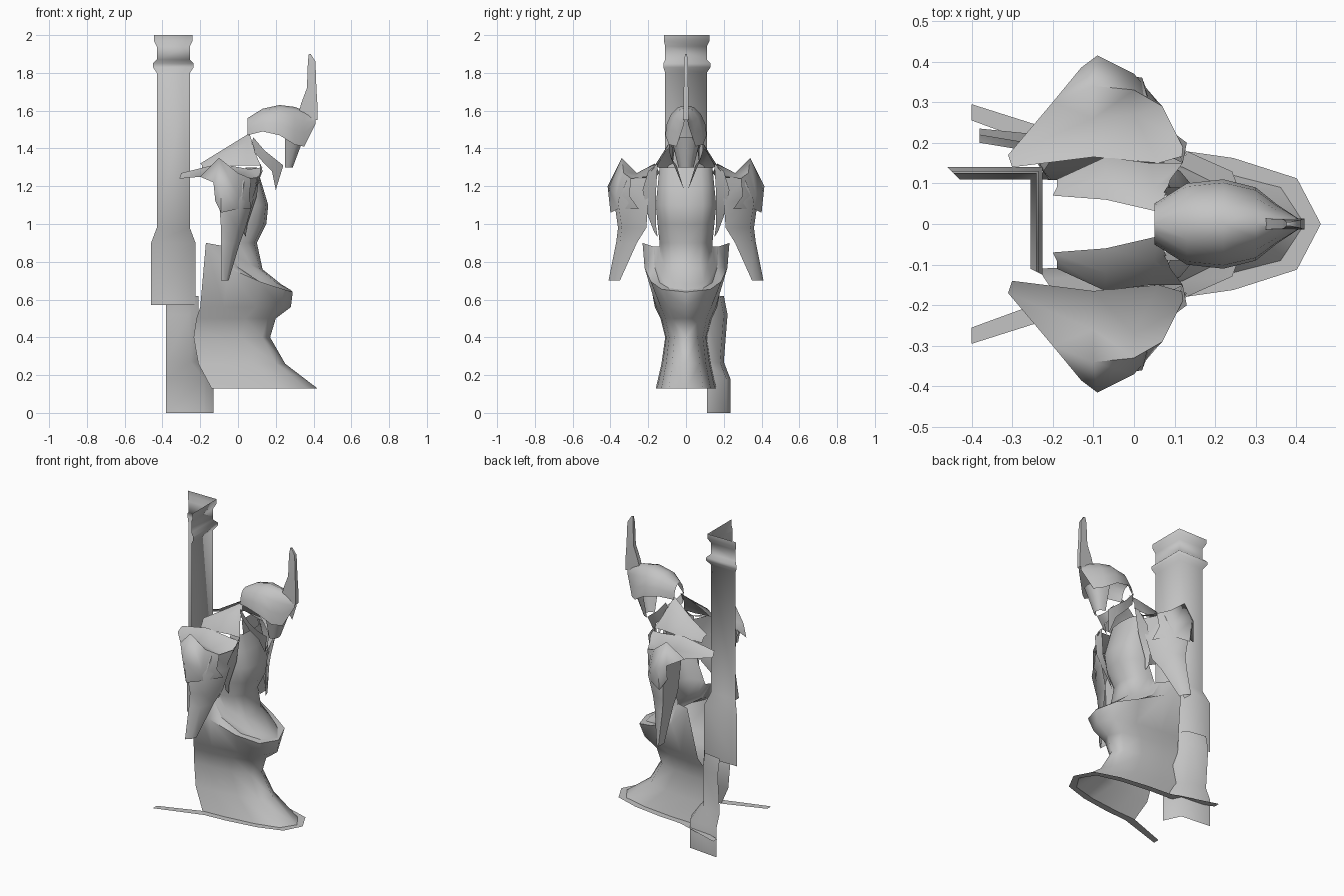
import bpy
import bmesh
import math

default_cube = bpy.data.objects.get("Cube")
if default_cube:
    bpy.data.objects.remove(default_cube, do_unlink=True)

# One plain stone colour for everything
stone = bpy.data.materials.new("stone_grey")
stone.use_nodes = True
stone.diffuse_color = (0.55, 0.55, 0.55, 1)
stone.node_tree.nodes["Principled BSDF"].inputs["Base Color"].default_value = stone.diffuse_color


def sheet(name, rows, mirrored=True, closed=False, angle=60):
    """Loft a surface through rows of points, optionally mirrored left to right."""
    mesh = bpy.data.meshes.new(name)
    builder = bmesh.new()
    grid = [[builder.verts.new(point) for point in row] for row in rows]
    for lower, upper in zip(grid, grid[1:]):
        count = len(lower)
        for i in range(count if closed else count - 1):
            j = (i + 1) % count
            builder.faces.new((lower[i], lower[j], upper[j], upper[i]))
    if closed:
        builder.faces.new(grid[-1])
    bmesh.ops.recalc_face_normals(builder, faces=builder.faces)
    builder.to_mesh(mesh)
    builder.free()
    mesh.materials.append(stone)
    part = bpy.data.objects.new(name, mesh)
    bpy.context.collection.objects.link(part)
    bpy.ops.object.select_all(action="DESELECT")
    part.select_set(True)
    bpy.context.view_layer.objects.active = part
    bpy.ops.object.shade_smooth_by_angle(angle=math.radians(angle))
    if mirrored:
        mirror = part.modifiers.new("left_right", "MIRROR")
        mirror.use_axis = (False, True, False)
        mirror.merge_threshold = 0.0005


def quarter_angles(steps=4):
    """Angles from the centre line round to the side."""
    return [math.pi / 2 * step / steps for step in range(steps + 1)]


def bow(z, back, front, half, rise=0):
    """Half of a prow-shaped level section, which may climb towards its back."""
    return [(back + (front - back) * abs(math.cos(angle)) ** 1.4,
             half * math.sin(angle) ** 0.6,
             z + rise * (1 - abs(math.cos(angle)) ** 0.7))
            for angle in quarter_angles()]


def arch(x, top, bottom, half):
    """Half of an upright arch across the helmet."""
    return [(x, half * math.sin(angle), bottom + (top - bottom) * math.cos(angle))
            for angle in quarter_angles()]


def cuff(z, back, front, inner, outer):
    """Section of a sleeve that is open on its inner side."""
    middle = (back + front * 2) / 3
    return [(back, inner, z), (back, outer, z), (middle, outer - 0.02, z), (front, inner, z)]


def blade(z, back, front, half):
    """Rectangular section of the horn."""
    return [(back, -half, z), (front, -half, z), (front, half, z), (back, half, z)]


def corner(z, grow):
    """Section of the column: two walls meeting at a corner."""
    left, right, side = -0.43 - grow, -0.255 + grow, 0.11 + grow
    return [(left, side, z), (right, side, z), (right, -0.11 - grow / 2, z)]


def bend(z, right, side):
    """Section of the bent pipe."""
    return [(-0.38, side, z), (right - 0.05, side - 0.02, z), (right, 0.11, z)]


# Robe skirt, open at the back, with a broad belt turned in to a tilted rim
foot = bow(0.13, -0.14, 0.42, 0.16)
rim = [(0.28, 0, 0.65), (0.22, 0.09, 0.66), (0.12, 0.14, 0.69), (0, 0.165, 0.77), (-0.06, 0.17, 0.88)]
sheet("robe_skirt", [
    foot,
    bow(0.26, -0.21, 0.25, 0.13),
    bow(0.4, -0.235, 0.17, 0.11),
    bow(0.5, -0.22, 0.2, 0.135),
    bow(0.56, -0.2, 0.28, 0.165),
    bow(0.64, -0.17, 0.29, 0.23, rise=0.26),
    rim,
])

# Flat hem, with a tail running backwards on each side
hem_edge = bow(0.13, -0.1, 0.46, 0.2)
sheet("hem", [foot, hem_edge])
sheet("hem_tail", [
    [foot[-1], (-0.4, 0.255, 0.13)],
    [hem_edge[-1], (-0.4, 0.295, 0.13)],
])

# Belly and chest rising out of the rim
sheet("torso", [
    rim,
    bow(0.68, -0.06, 0.23, 0.165, rise=0.2),
    bow(0.76, -0.04, 0.13, 0.14, rise=0.12),
    bow(0.9, -0.03, 0.1, 0.14),
    bow(1, 0.02, 0.15, 0.15),
    bow(1.1, 0.04, 0.16, 0.16),
    bow(1.2, 0.05, 0.13, 0.15),
    bow(1.3, 0.04, 0.1, 0.14),
])

# Pointed lapels beside the chest
sheet("lapel", [
    [(0.12, 0.15, 1.32), (0.13, 0.2, 1.28)],
    [(0.1, 0.16, 1.15), (0.09, 0.23, 1.18)],
    [(0.05, 0.16, 1), (0.04, 0.2, 1.04)],
    [(0.04, 0.15, 0.93), (0.03, 0.17, 0.96)],
])

# Raised collar sweeping back from the neck
sheet("collar", [
    [(-0.2, 0.07, 1.32), (-0.19, 0.09, 1.31), (-0.19, 0.11, 1.28)],
    [(-0.07, 0.06, 1.4), (-0.07, 0.12, 1.38), (-0.07, 0.165, 1.31)],
    [(0.06, 0.03, 1.48), (0.05, 0.09, 1.43), (0.04, 0.15, 1.31)],
    [(0.08, 0.08, 1.42), (0.09, 0.11, 1.38), (0.12, 0.15, 1.31)],
])

# Shoulder plates, from the neck edge over a ridge to the outer edge
sheet("shoulder_plate", [
    [(-0.3, 0.14, 1.27), (-0.1, 0.165, 1.32), (0.06, 0.15, 1.29), (0.13, 0.17, 1.3)],
    [(-0.31, 0.17, 1.24), (-0.1, 0.26, 1.27), (0, 0.27, 1.25), (0.11, 0.21, 1.25)],
    [(-0.2, 0.3, 1.25), (-0.1, 0.34, 1.35), (0, 0.33, 1.27), (0.07, 0.29, 1.24)],
    [(-0.13, 0.385, 1.22), (-0.09, 0.415, 1.2), (0, 0.37, 1.15), (0.06, 0.3, 1.15)],
    [(-0.12, 0.36, 1.12), (-0.09, 0.4, 1.06), (0, 0.36, 1.08), (0.07, 0.25, 1.08)],
], angle=75)

# Hanging sleeves
sheet("sleeve", [
    cuff(1.24, -0.1, 0.1, 0.18, 0.33),
    cuff(1.12, -0.1, 0.08, 0.2, 0.38),
    cuff(0.98, -0.09, 0.04, 0.21, 0.36),
    cuff(0.9, -0.09, 0.01, 0.26, 0.37),
    cuff(0.7, -0.09, -0.05, 0.35, 0.41),
])

# Helmet shell, from nape to brow
sheet("helmet", [
    arch(0.05, 1.56, 1.47, 0.05),
    arch(0.13, 1.61, 1.49, 0.1),
    arch(0.22, 1.63, 1.47, 0.11),
    arch(0.3, 1.62, 1.42, 0.09),
    arch(0.35, 1.6, 1.41, 0.05),
    arch(0.41, 1.56, 1.53, 0.01),
])

# Horn on the brow: a thin tapering blade
sheet("horn", [
    blade(1.55, 0.31, 0.42, 0.013),
    blade(1.64, 0.335, 0.42, 0.013),
    blade(1.72, 0.365, 0.415, 0.012),
    blade(1.86, 0.37, 0.41, 0.01),
    blade(1.9, 0.375, 0.385, 0.005),
], mirrored=False, closed=True)

# Face below the brow, and the jaw straps
sheet("muzzle", [
    bow(1.46, 0.25, 0.35, 0.08),
    bow(1.38, 0.25, 0.32, 0.06),
    bow(1.3, 0.25, 0.29, 0.04),
])
sheet("jaw_strap", [
    [(0.08, 0.09, 1.46), (0.07, 0.07, 1.4)],
    [(0.14, 0.09, 1.39), (0.13, 0.07, 1.33)],
    [(0.19, 0.08, 1.35), (0.18, 0.05, 1.28)],
    [(0.24, 0.05, 1.31), (0.2, 0.01, 1.18)],
])

# Column: a plain base block, a shaft, a collar moulding and a cap
mouldings = [(0.57, 0.03), (0.9, 0.03), (0.98, 0), (1.8, 0), (1.83, 0.02),
             (1.85, 0.02), (1.87, 0), (1.94, 0), (1.97, 0.015), (2, 0.015)]
sheet("column", [corner(z, grow) for z, grow in mouldings], mirrored=False, angle=100)

# Bent pipe below the column
sheet("lower_pipe", [
    bend(0, -0.13, 0.235),
    bend(0.18, -0.13, 0.235),
    bend(0.27, -0.2, 0.2),
    bend(0.52, -0.21, 0.22),
    bend(0.62, -0.21, 0.2),
], mirrored=False)
